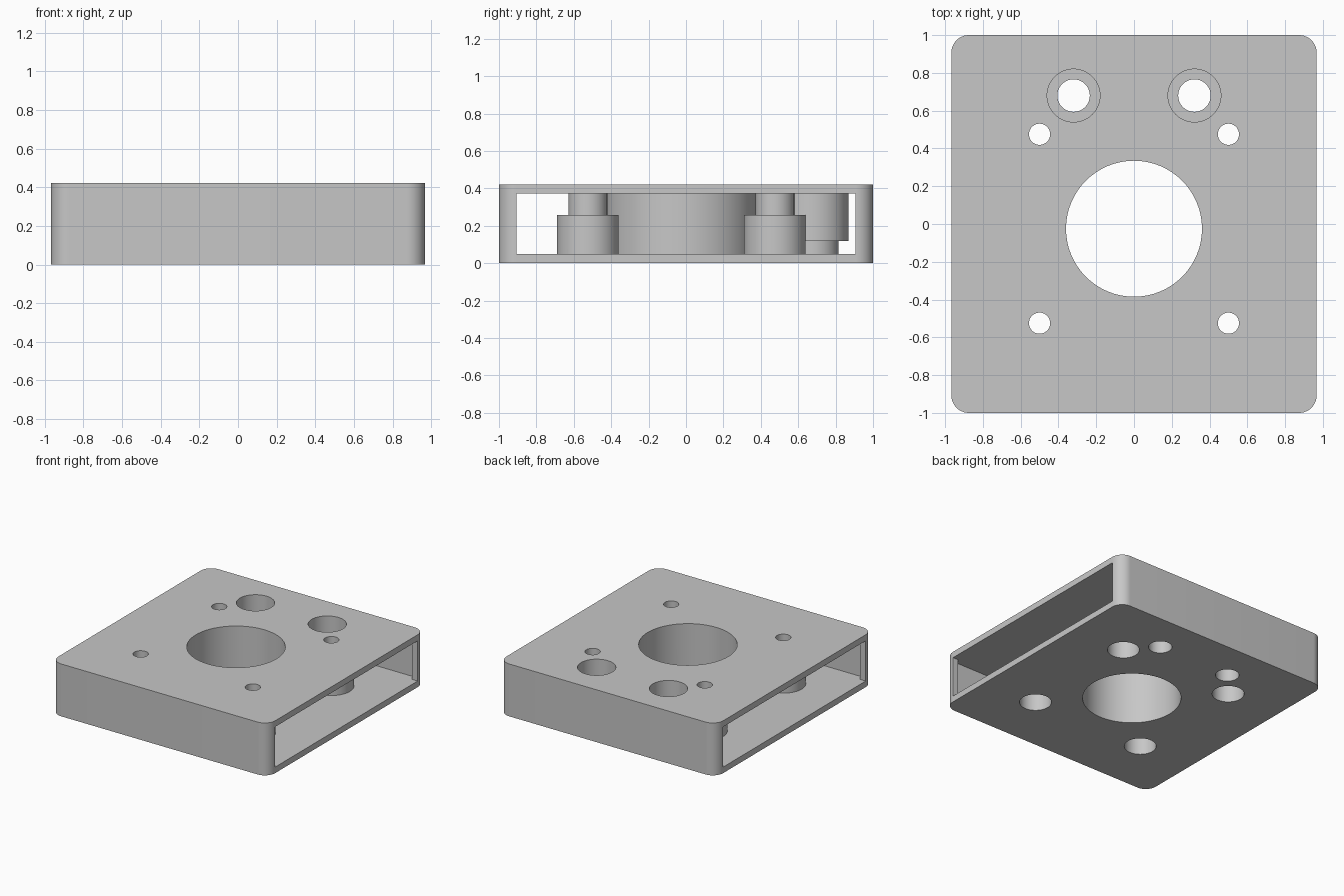
import bpy
import bmesh
from math import cos, sin, pi, radians

cube = bpy.data.objects.get("Cube")
if cube:
    bpy.data.objects.remove(cube, do_unlink=True)

HX, HY, H = 0.967, 1.0, 0.422      # outer half sizes and height
WALL = 0.049
CORNER = 0.093
OPEN_Y = HY - CORNER               # half width of the side openings

grey = bpy.data.materials.new("plain grey")
grey.use_nodes = True
colour = (0.57, 0.57, 0.57, 1)
grey.diffuse_color = colour
grey.node_tree.nodes["Principled BSDF"].inputs["Base Color"].default_value = colour


def make_object(name, bm):
    bmesh.ops.recalc_face_normals(bm, faces=bm.faces)
    mesh = bpy.data.meshes.new(name)
    bm.to_mesh(mesh)
    bm.free()
    mesh.materials.append(grey)
    obj = bpy.data.objects.new(name, mesh)
    bpy.context.collection.objects.link(obj)
    return obj


def prism(name, outline, z0, z1):
    """Extrude a plan outline between two heights."""
    bm = bmesh.new()
    face = bm.faces.new([bm.verts.new((x, y, z0)) for x, y in outline])
    top = bmesh.ops.extrude_face_region(bm, geom=[face])["geom"]
    bmesh.ops.translate(bm, vec=(0, 0, z1 - z0),
                        verts=[v for v in top if isinstance(v, bmesh.types.BMVert)])
    return make_object(name, bm)


def turned(name, x, y, profile, n=64):
    """Closed stepped cylinder from (radius, z) pairs."""
    bm = bmesh.new()
    rings = [[bm.verts.new((x + r * cos(2 * pi * i / n), y + r * sin(2 * pi * i / n), z))
              for i in range(n)] for r, z in profile]
    for a, b in zip(rings, rings[1:]):
        for i in range(n):
            j = (i + 1) % n
            bm.faces.new((a[i], a[j], b[j], b[i]))
    bm.faces.new(rings[0])
    bm.faces.new(rings[-1])
    return make_object(name, bm)


def combine(target, tool, operation):
    bpy.context.view_layer.objects.active = target
    mod = target.modifiers.new(operation.title(), "BOOLEAN")
    mod.operation = operation
    mod.solver = "EXACT"
    mod.object = tool
    bpy.ops.object.modifier_apply(modifier=mod.name)
    bpy.data.objects.remove(tool, do_unlink=True)


# Rounded outer block
outline = []
for k, (sx, sy) in enumerate([(1, 1), (-1, 1), (-1, -1), (1, -1)]):
    for i in range(13):
        a = (k + i / 12) * pi / 2
        outline.append((sx * (HX - CORNER) + CORNER * cos(a),
                        sy * (HY - CORNER) + CORNER * sin(a)))
housing = prism("housing", outline, 0, H)

# Hollow inside, open through both sides with a narrow lip at each end
quarter = [(HX + 0.1, OPEN_Y), (HX - WALL, OPEN_Y), (HX - WALL, HY - WALL)]
half = quarter + [(-x, y) for x, y in reversed(quarter)]
cavity = half + [(-x, -y) for x, y in half]
combine(housing, prism("cavity", cavity, WALL, H - WALL), "DIFFERENCE")

# Hole positions: centre bore, corner screws, two socket holes
BORE = [(0, -0.025)]
SCREWS = [(x, y) for x in (-0.5, 0.5) for y in (-0.525, 0.475)]
SOCKETS = [(x, 0.68) for x in (-0.32, 0.32)]
LOW, HIGH = 0.02, H - 0.02          # bosses sink into floor and ceiling
UNDER, OVER = -0.1, H + 0.1         # cutters pass right through

bosses = [
    (BORE, [(0.409, LOW), (0.409, HIGH)]),
    (SCREWS, [(0.165, LOW), (0.165, 0.257), (0.104, 0.257), (0.104, HIGH)]),
    (SOCKETS, [(0.135, LOW), (0.135, 0.118), (0.188, 0.118), (0.188, HIGH)]),
]
holes = [
    (BORE, [(0.36, UNDER), (0.36, OVER)]),
    (SCREWS, [(0.117, UNDER), (0.117, 0.208), (0.056, 0.208), (0.056, OVER)]),
    (SOCKETS, [(0.086, UNDER), (0.086, 0.167), (0.14, 0.167), (0.14, OVER)]),
]
for parts, operation in ((bosses, "UNION"), (holes, "DIFFERENCE")):
    for places, profile in parts:
        for x, y in places:
            combine(housing, turned("boss", x, y, profile), operation)

# Smooth the round walls, keep edges crisp
bpy.ops.object.select_all(action="DESELECT")
housing.select_set(True)
bpy.context.view_layer.objects.active = housing
bpy.ops.object.shade_smooth_by_angle(angle=radians(30))
